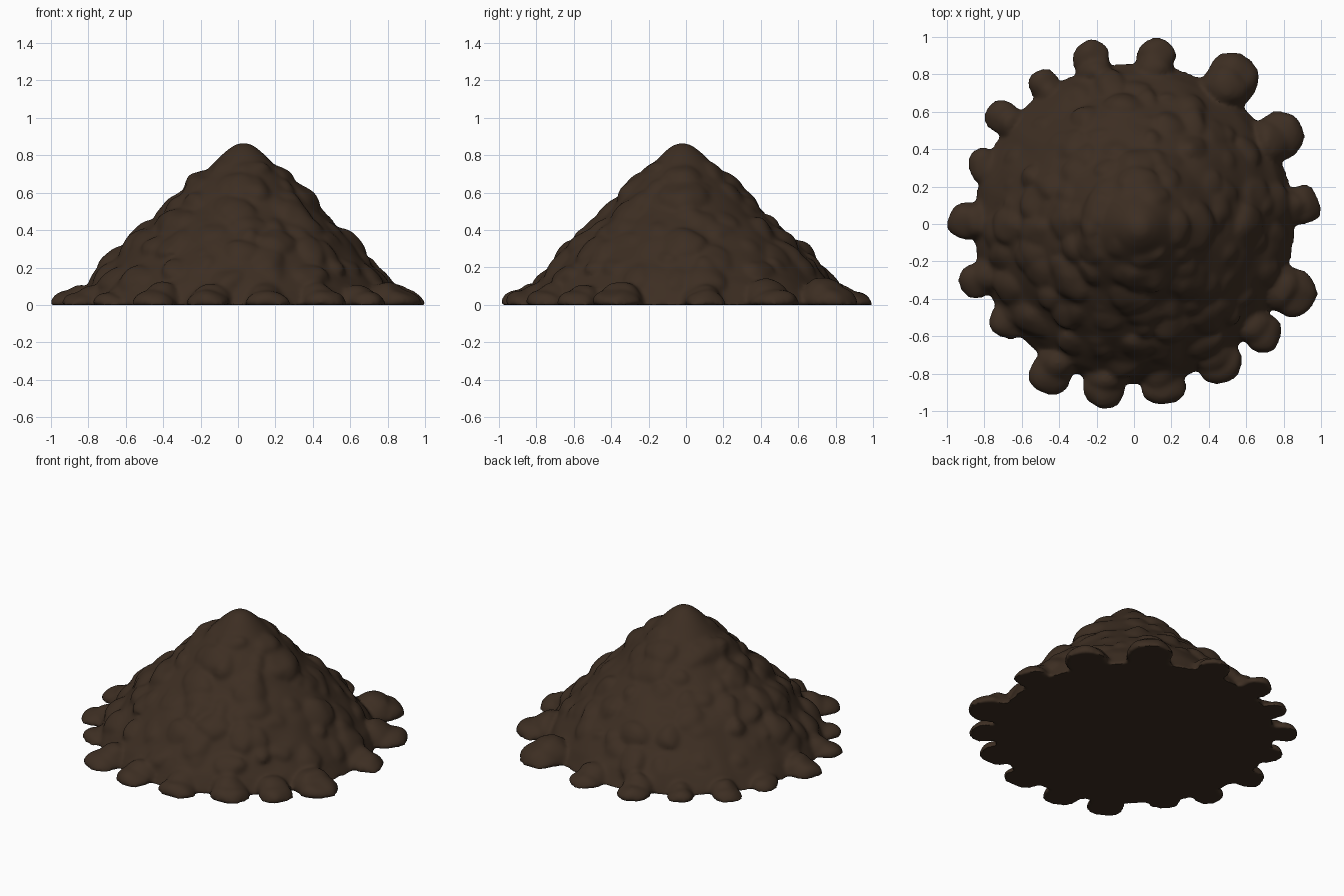
import bpy, bmesh, math, random
from mathutils import Matrix, Vector, noise

random.seed(11)
cube = bpy.data.objects.get("Cube")
if cube:
    bpy.data.objects.remove(cube)

HEIGHT = 0.868
PEAK = Vector((0.03, -0.02, 0))
PROFILE = [(0, HEIGHT), (0.05, 0.855), (0.1, 0.815), (0.2, 0.715), (0.3, 0.62), (0.4, 0.51),
           (0.5, 0.425), (0.6, 0.335), (0.7, 0.22), (0.8, 0.105), (0.86, 0)]
# x, y and radius of each clod around the foot
RIM_CLODS = [(0.12, 0.9, 0.1), (-0.23, 0.88, 0.1), (-0.48, 0.75, 0.08), (-0.71, 0.58, 0.085),
             (-0.8, 0.31, 0.09), (-0.9, 0.02, 0.1), (-0.84, -0.3, 0.095), (-0.68, -0.52, 0.095),
             (-0.44, -0.8, 0.11), (-0.16, -0.88, 0.11), (0.16, -0.86, 0.11), (0.46, -0.75, 0.11),
             (0.69, -0.59, 0.1), (0.85, -0.37, 0.12), (0.9, 0.1, 0.1), (0.78, 0.47, 0.125),
             (0.53, 0.79, 0.135)]
# angle in degrees, distance from the axis and radius of the larger bulges
BULGES = [(0, 0.31, 0.11), (0, 0.58, 0.1), (8, 0.75, 0.1), (180, 0.25, 0.09), (178, 0.38, 0.1),
          (183, 0.53, 0.1), (180, 0.67, 0.11), (90, 0.24, 0.1), (96, 0.63, 0.1),
          (270, 0.26, 0.1), (268, 0.4, 0.09), (220, 0.45, 0.11), (315, 0.4, 0.11)]


def slope_height(r):
    for (r0, z0), (r1, z1) in zip(PROFILE, PROFILE[1:]):
        if r <= r1:
            return z0 + (z1 - z0) * (r - r0) / (r1 - r0)
    return 0


def slope_centre(z):
    # the axis leans from the base centre to the off-centre peak
    return PEAK * (z / HEIGHT)


def add_clod(bm, place, size, turn, tilt=0):
    frame = (Matrix.Translation(place) @ Matrix.Rotation(turn, 4, 'Z')
             @ Matrix.Rotation(tilt, 4, 'Y') @ Matrix.Diagonal((*size, 1)))
    made = bmesh.ops.create_icosphere(bm, subdivisions=3, radius=1, matrix=frame)
    for v in made["verts"]:
        v.co += noise.noise_vector(v.co * 9) * 0.018


def add_slope_lump(bm, angle, r, size, depth):
    z = slope_height(r)
    place = Vector((r * math.cos(angle), r * math.sin(angle), z - depth))
    wide, long = random.uniform(0.9, 1.3), random.uniform(0.9, 1.3)
    add_clod(bm, place + slope_centre(z), (size * wide, size * long, size * 0.65),
             angle, math.radians(43))


bm = bmesh.new()

# Core of the heap: a turned, closed slope profile
steps = 44
radius = PROFILE[-1][0]
verts = [bm.verts.new((radius * i / steps, 0, slope_height(radius * i / steps)))
         for i in range(steps + 1)]
verts.append(bm.verts.new((0, 0, 0)))
edges = [bm.edges.new(pair) for pair in zip(verts, verts[1:])]
bmesh.ops.spin(bm, geom=verts + edges, cent=(0, 0, 0), axis=(0, 0, 1),
               angle=math.tau, steps=120)
bmesh.ops.remove_doubles(bm, verts=bm.verts, dist=0.0005)
bmesh.ops.recalc_face_normals(bm, faces=bm.faces)
for v in bm.verts:
    if v.co.z > 0.001:
        v.co += slope_centre(v.co.z)
        v.co.z += 0.04 * noise.noise(v.co * 6) * (HEIGHT - v.co.z)

# Small lumps scattered in rings over the slope
for ring in range(7):
    count = 6 + 3 * ring
    for k in range(count):
        angle = math.tau * (k + random.uniform(-0.4, 0.4)) / count + ring
        r = 0.2 + 0.085 * ring + random.uniform(-0.04, 0.04)
        add_slope_lump(bm, angle, r, random.uniform(0.055, 0.095), 0.042)

# Larger bulges that break the outline
for degrees, r, size in BULGES:
    add_slope_lump(bm, math.radians(degrees), r, size, 0.04)

# Clods that rolled out around the foot, each thinning outward
for x, y, size in RIM_CLODS:
    angle = math.atan2(y, x)
    inward = Vector((math.cos(angle), math.sin(angle), 0))
    place = Vector((x, y, 0))
    add_clod(bm, place, (size * 1.03, size * 1.08, size * 0.75), angle)
    add_clod(bm, place - inward * 0.07, (size, size * 1.05, size * 1.1), angle)

# Flatten everything onto the ground
for v in bm.verts:
    v.co.z = max(v.co.z, 0)

mesh = bpy.data.meshes.new("dirt_heap")
bm.to_mesh(mesh)
bm.free()
heap = bpy.data.objects.new("dirt_heap", mesh)
bpy.context.scene.collection.objects.link(heap)

# Fuse the lumps into one soft skin
remesh = heap.modifiers.new("fuse", 'REMESH')
remesh.mode = 'VOXEL'
remesh.voxel_size = 0.014
soften = heap.modifiers.new("soften", 'SMOOTH')
soften.factor = 0.5
soften.iterations = 6

for ob in bpy.context.selected_objects:
    ob.select_set(False)
bpy.context.view_layer.objects.active = heap
heap.select_set(True)
bpy.ops.object.convert(target='MESH')
bpy.ops.object.shade_smooth_by_angle(angle=math.radians(50))

# Dark brown soil
soil = bpy.data.materials.new("dark_soil")
soil.use_nodes = True
colour = (0.046, 0.027, 0.016, 1)
soil.diffuse_color = colour
bsdf = next(n for n in soil.node_tree.nodes if n.type == 'BSDF_PRINCIPLED')
bsdf.inputs["Base Color"].default_value = colour
bsdf.inputs["Roughness"].default_value = 0.9
heap.data.materials.clear()
heap.data.materials.append(soil)
